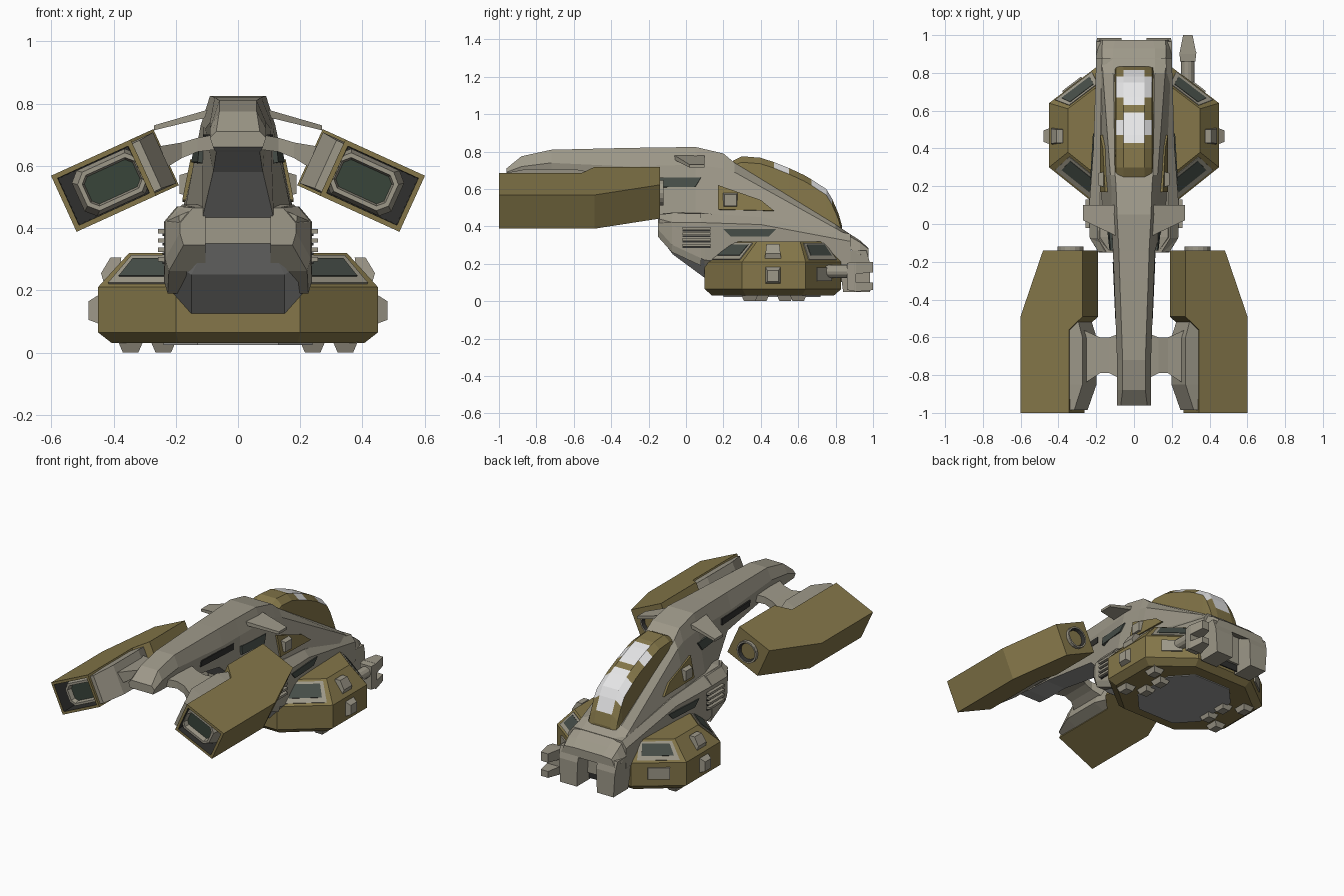
import bpy, bmesh, math
from mathutils import Vector as V

if "Cube" in bpy.data.objects:
    bpy.data.objects.remove(bpy.data.objects["Cube"])

def mat(name, c):
    m = bpy.data.materials.new(name)
    m.diffuse_color = (*c, 1)
    m.use_nodes = True
    m.node_tree.nodes["Principled BSDF"].inputs["Base Color"].default_value = m.diffuse_color
    return m

OLIVE = mat("olive_armor", (0.232, 0.183, 0.067))
GREY = mat("warm_grey_hull", (0.34, 0.316, 0.25))
GLASS = mat("dark_glass", (0.062, 0.076, 0.065))
DARK = mat("dark_recess", (0.03, 0.03, 0.028))
MESH = mat("green_grille", (0.04, 0.058, 0.042))
WHITE = mat("canopy_white", (0.86, 0.86, 0.87))
STEEL = mat("belly_grey", (0.32, 0.32, 0.31))

def skin(name, rings, mats, mirror=False, recess=None):
    """Bridge rings of points, cap both ends; recess = list of (inset, push vector, wall material)."""
    bm = bmesh.new()
    vs = [[bm.verts.new(p) for p in r] for r in rings]
    n = len(vs[0])
    for a, b in zip(vs, vs[1:]):
        for i in range(n):
            j = (i + 1) % n
            bm.faces.new((a[i], a[j], b[j], b[i]))
    bm.faces.new(vs[0][::-1])
    cap = bm.faces.new(vs[-1])
    bmesh.ops.recalc_face_normals(bm, faces=bm.faces)
    for thick, push, m in recess or []:
        walls = bmesh.ops.inset_region(bm, faces=[cap], thickness=thick, use_even_offset=True)["faces"]
        for f in walls:
            f.material_index = m
        bmesh.ops.translate(bm, verts=cap.verts[:], vec=push)
        cap.material_index = len(mats) - 1
    me = bpy.data.meshes.new(name)
    bm.to_mesh(me)
    bm.free()
    for m in mats:
        me.materials.append(m)
    ob = bpy.data.objects.new(name, me)
    bpy.context.collection.objects.link(ob)
    if mirror:
        ob.modifiers.new("mirror", 'MIRROR')
    return ob

def loft(name, sections, mats):
    """Symmetric body from (y, half outline from top to bottom)."""
    return skin(name, [[(x, y, z) for x, z in h] + [(-x, y, z) for x, z in reversed(h)]
                       for y, h in sections], mats)

def plate(name, pts, m, t=0.005, mirror=True):
    p = [V(q) for q in pts]
    nrm = (p[1] - p[0]).cross(p[2] - p[0]).normalized() * t
    return skin(name, [[q - nrm for q in p], [q + nrm for q in p]], [m], mirror)

def quad(x0, x1, y0, y1, z):
    return [(x0, y0, z), (x1, y0, z), (x1, y1, z), (x0, y1, z)]

def patch(c, s0, s1, t0, t1):
    """Sub-rectangle of the quad low0, low1, top0, top1."""
    a, b, d, e = map(V, c)
    at = lambda s, t: a.lerp(b, s).lerp(d.lerp(e, s), t)
    return [at(s0, t0), at(s1, t0), at(s1, t1), at(s0, t1)]

# spine and upper hull
spine = loft("spine_hull", [
    (-0.96, [(.07, .71), (.09, .69), (.08, .66)]),
    (-0.88, [(.06, .775), (.09, .72), (.075, .65)]),
    (-0.72, [(.06, .81), (.09, .74), (.07, .645)]),
    (-0.30, [(.075, .82), (.105, .72), (.08, .58)]),
    (-0.14, [(.08, .822), (.112, .725), (.115, .43)]),
    (0.05, [(.09, .825), (.12, .73), (.17, .46)]),
    (0.20, [(.095, .79), (.12, .71), (.175, .46)]),
    (0.26, [(.10, .74), (.125, .69), (.18, .45)]),
    (0.80, [(.11, .41), (.165, .39), (.2, .32)]),
    (0.93, [(.11, .325), (.17, .315), (.2, .25)]),
    (0.975, [(.1, .285), (.165, .28), (.19, .23)])], [GREY, STEEL])

# lower body
body = loft("lower_body", [
    (-0.145, [(.13, .465), (.19, .44), (.185, .375), (.10, .35)]),
    (-0.07, [(.18, .475), (.235, .42), (.225, .30), (.15, .25)]),
    (0.10, [(.18, .47), (.237, .42), (.235, .22), (.15, .125)]),
    (0.40, [(.18, .45), (.215, .41), (.215, .20), (.15, .12)]),
    (0.88, [(.17, .36), (.2, .32), (.2, .20), (.15, .10)])], [GREY, STEEL])
for ob in (spine, body):
    for p in ob.data.polygons:
        if p.normal.z < -.3 and p.center.y < .1:
            p.material_index = 1

# rounded cheeks either side of the rear channel
skin("body_cheek", [[(x, y, z) for x, z in ((.105, z0), (x1, z0), (x1 + .012, z0 + .04), (x1 + .012, z1 - .05), (x1 - .03, z1), (.105, z1))]
                    for y, x1, z0, z1 in ((-.15, .175, .345, .465), (-.075, .222, .262, .47), (.08, .226, .19, .47))],
     [GREY], True)

# octagonal olive pod
def octo(z, half):
    return [(x, y, z) for x, y in half] + [(-x, y, z) for x, y in reversed(half)]
FULL = [(.2, .83), (.45, .64), (.45, .30), (.2, .10)]
TOP = [(.17, .747), (.35, .61), (.35, .38), (.17, .236)]
skin("landing_pod", [octo(.03, [(.19, .79), (.405, .62), (.405, .32), (.19, .14)]),
                     octo(.065, FULL), octo(.21, FULL), octo(.32, TOP)], [OLIVE])
plate("belly_plate", [(.13, .72, .028), (.24, .6, .028), (.24, .32, .028), (.13, .2, .028),
                      (-.13, .2, .028), (-.24, .32, .028), (-.24, .6, .028), (-.13, .72, .028)], STEEL, .004, False)
for i, (x, y) in enumerate([(.24, .40), (.24, .53), (.345, .34), (.345, .60)]):
    skin(f"foot_{i}", [quad(x - .04, x + .04, y - .045, y + .045, .035),
                       quad(x - .025, x + .025, y - .03, y + .03, 0)], [GREY], True)

# pod windows and blocks on the diagonal faces
for tag, a, b in (("nose", 1, 0), ("tail", 2, 3)):
    slope = [(*FULL[a], .21), (*FULL[b], .21), (*TOP[a], .32), (*TOP[b], .32)]
    plate(f"{tag}_window_frame", patch(slope, .1, .9, .1, .9), GREY, .005)
    plate(f"{tag}_window_glass", patch(slope, .18, .82, .28, .8), GLASS, .008)
wall = [(*FULL[1], .065), (*FULL[0], .065), (*FULL[1], .21), (*FULL[0], .21)]
plate("nose_wall_block", patch(wall, .3, .7, .3, .8), GREY, .009)
skin("side_block", [[(.44, y, z) for y, z in ((.42, .09), (.51, .09), (.51, .19), (.42, .19))],
                    [(.48, y, z) for y, z in ((.435, .105), (.495, .105), (.495, .165), (.435, .165))]], [GREY], True)
skin("slope_block", [quad(.37, .43, .42, .51, .22), quad(.38, .44, .425, .505, .255),
                     quad(.375, .41, .43, .50, .305)], [GREY], True)

# canopy with white panes
prof = [(.25, .75), (.30, .775), (.40, .767), (.43, .757), (.47, .744), (.55, .712), (.59, .694),
        (.63, .675), (.67, .652), (.75, .60), (.78, .55), (.815, .47), (.835, .40)]
secs = []
for y, zt in prof:
    zb = .71 - (y - .26) * .611
    secs.append((y, [(.055, zt), (.096, max(zt - .032, zb + .01)), (.106, zb)]))
canopy = loft("canopy", secs, [OLIVE, WHITE])
for p in canopy.data.polygons:
    c = p.center
    full = .47 < c.y < .55 or .67 < c.y < .78
    part = .43 < c.y < .59 or .63 < c.y < .815
    if p.normal.z > .2 and ((part and abs(c.x) < .01) or (full and abs(c.x) < .09)):
        p.material_index = 1

# hull side details
plate("spine_window", [(.117, -.14, .66), (.133, .08, .66), (.143, .05, .61), (.122, -.14, .61)], GLASS, .008)
plate("boom_slot", [(.0945, -.5, .70), (.1075, -.2, .70), (.108, -.2, .66), (.0885, -.5, .66)], DARK)
plate("side_olive_patch", [(.146, .17, .62), (.172, .17, .49), (.172, .47, .483), (.158, .40, .54)], OLIVE, .007)
skin("side_hatch", [[(.14, y, z) for y, z in ((.19, .5), (.28, .5), (.28, .585), (.19, .585))],
                    [(.188, y, z) for y, z in ((.205, .51), (.27, .51), (.27, .57), (.205, .57))]], [GREY], True)
plate("body_window", [(.229, .2, .385), (.2125, .48, .385), (.215, .44, .345), (.227, .24, .345)], GLASS)
for i in range(4):
    z = .30 + .03 * i
    skin(f"vent_fin_{i}", [quad(.21, .257, -.02, .13, z - .007), quad(.21, .257, -.02, .13, z + .007)], [GREY], True)
    plate(f"vent_gap_{i}", [(.238, -.02, z - .016), (.238, .13, z - .016),
                            (.238, .13, z - .008), (.238, -.02, z - .008)], DARK, .004)

# nose prongs with dark gap
skin("nose_prong", [quad(.065, .2, .80, .965, .27), quad(.065, .195, .82, .985, .2),
                    quad(.07, .185, .84, .985, .05)], [GREY], True)
plate("nose_gap", [(-.07, .86, .06), (.07, .86, .06), (.07, .86, .25), (-.07, .86, .25)], DARK, .004, False)

# forked gun on one side
def disc(cx, y, cz, r, n=12):
    return [(cx + r * math.cos(2 * math.pi * i / n), y, cz + r * math.sin(2 * math.pi * i / n)) for i in range(n)]
def rect(x0, x1, z0, z1, y):
    return [(x0, y, z0), (x1, y, z0), (x1, y, z1), (x0, y, z1)]
skin("gun_barrel", [disc(.285, .70, .16, .035), disc(.285, .87, .16, .035)], [GREY])
skin("gun_block", [rect(.245, .325, .06, .205, .86), rect(.24, .33, .055, .21, .91)], [GREY])
for tag, z0, z1 in (("upper", .145, .21), ("lower", .05, .1)):
    skin(f"gun_fork_{tag}", [rect(.24, .33, z0, z1, .90), rect(.26, .31, z0 + .01, z1, 1.0)], [GREY])

# drooping winglets
skin("winglet", [[(.08, y, z) for y, z in ((-.07, .76), (.1, .76), (.1, .785), (-.07, .785))],
                 [(.27, y, z) for y, z in ((.02, .714), (.1, .714), (.1, .73), (.02, .73))]], [GREY], True)

# tilted engines, built in local (u, y, v)
A = math.radians(24.5)
def E(u, y, v):
    return V((.395 + u * math.cos(A) + v * math.sin(A), y, .553 - u * math.sin(A) + v * math.cos(A)))
def ering(y, u0, u1, h, cut=0):
    if not cut:
        return [E(u0, y, -h), E(u1, y, -h), E(u1, y, h), E(u0, y, h)]
    return [E(u, y, v) for u, v in ((u0 + cut, -h), (u1 - cut, -h), (u1, cut - h), (u1, h - cut),
                                    (u1 - cut, h), (u0 + cut, h), (u0, h - cut), (u0, cut - h))]
skin("engine_shell", [ering(-.14, -.18, .05, .099), ering(-.49, -.18, .181, .099),
                      ering(-.56, -.1, .181, .099), ering(-1.0, -.1, .181, .099)], [OLIVE, DARK], True,
     [(.016, (0, 0, 0), 0), (.002, (0, .14, 0), 1)])
skin("engine_collar", [ering(-.52, -.15, -.09, .085), ering(-.60, -.175, -.09, .09),
                       ering(-.85, -.175, -.09, .09), ering(-.985, -.125, -.09, .085)], [GREY], True)
skin("engine_nozzle", [ering(-.84, -.10, .13, .08, .03), ering(-.93, -.10, .13, .08, .03),
                       ering(-.98, -.095, .115, .068, .03)], [GREY, MESH], True,
     [(.014, (0, 0, 0), 0), (.006, (0, .03, 0), 0)])
def edisc(y, r, n=16):
    return [E(-.065 + r * math.cos(2 * math.pi * i / n), y, r * math.sin(2 * math.pi * i / n)) for i in range(n)]
skin("engine_intake", [edisc(-.2, .068), edisc(-.12, .068)], [GREY, DARK, GLASS], True,
     [(.01, (0, 0, 0), 0), (.012, (0, -.03, 0), 1)])

# pylons joining spine and engines
skin("pylon", [[(x, y0, z0), (x, y1, z0), (x, y1, z1), (x, y0, z1)] for x, y0, y1, z0, z1 in (
    (.05, -.83, -.57, .655, .705), (.13, -.79, -.60, .645, .69),
    (.18, -.79, -.60, .625, .675), (.27, -.85, -.56, .57, .66))], [GREY], True)
